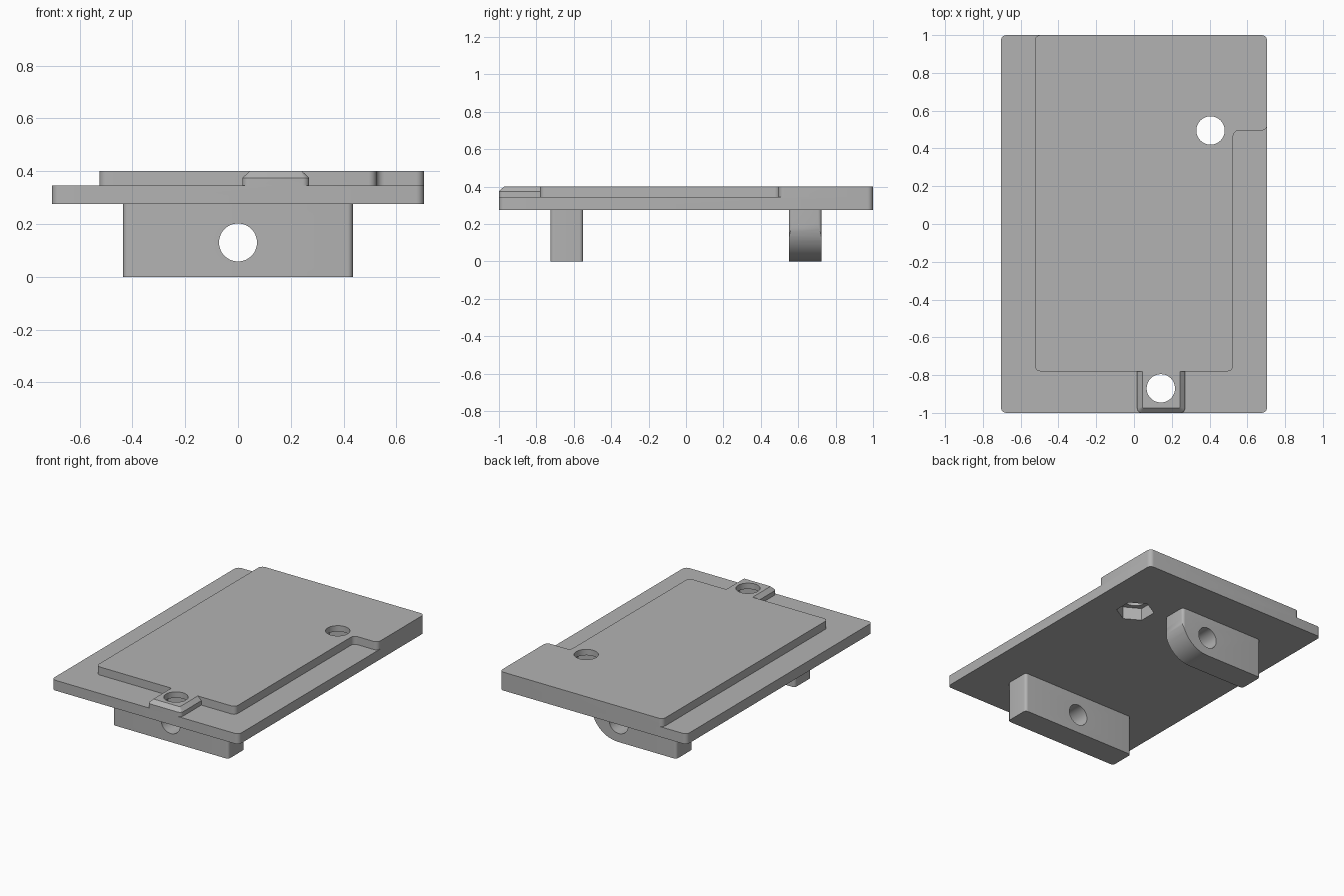
import bpy
import bmesh
from math import cos, sin, pi, tau
from mathutils import Vector

cube = bpy.data.objects.get("Cube")
if cube:
    bpy.data.objects.remove(cube, do_unlink=True)

GREY = (0.45, 0.45, 0.45, 1)
grey = bpy.data.materials.new("plain grey")
grey.use_nodes = True
grey.diffuse_color = GREY
grey.node_tree.nodes["Principled BSDF"].inputs["Base Color"].default_value = GREY

BOTTOM, STEP, TOP = 0.275, 0.345, 0.40
NUT_TOP = 0.36


def rounded(corners, steps=6):
    """Outline with an arc at every right-angle corner (x, y, radius)."""
    pts, n = [], len(corners)
    for i, (x, y, r) in enumerate(corners):
        p = Vector((x, y))
        if r == 0:
            pts.append(p)
            continue
        u = (Vector(corners[i - 1][:2]) - p).normalized()
        v = (Vector(corners[(i + 1) % n][:2]) - p).normalized()
        for k in range(steps + 1):
            t = k / steps * pi / 2
            pts.append(p + r * (u + v - cos(t) * v - sin(t) * u))
    return pts


def rectangle(x0, x1, y0, y1, front_r, back_r):
    return rounded([(x0, y0, front_r), (x1, y0, front_r),
                    (x1, y1, back_r), (x0, y1, back_r)])


def circle(x, y, r, sides=48, turn=0):
    return [Vector((x + r * cos(turn + tau * k / sides),
                    y + r * sin(turn + tau * k / sides))) for k in range(sides)]


def loft(name, layers, along_y=False):
    """Closed solid through (outline, height) layers."""
    bm = bmesh.new()
    rings = []
    for outline, h in layers:
        rings.append([bm.verts.new((p.x, h, p.y) if along_y else (p.x, p.y, h))
                      for p in outline])
    for a, b in zip(rings, rings[1:]):
        for i in range(len(a)):
            bm.faces.new((a[i - 1], a[i], b[i], b[i - 1]))
    bm.faces.new(rings[0])
    bm.faces.new(rings[-1])
    bmesh.ops.recalc_face_normals(bm, faces=bm.faces)
    mesh = bpy.data.meshes.new(name)
    bm.to_mesh(mesh)
    bm.free()
    mesh.materials.append(grey)
    obj = bpy.data.objects.new(name, mesh)
    bpy.context.collection.objects.link(obj)
    return obj


def combine(obj, other, operation):
    """Apply a boolean and discard the helper."""
    mod = obj.modifiers.new("boolean", "BOOLEAN")
    mod.operation, mod.object, mod.solver = operation, other, "EXACT"
    bpy.context.view_layer.update()
    graph = bpy.context.evaluated_depsgraph_get()
    mesh = bpy.data.meshes.new_from_object(obj.evaluated_get(graph))
    obj.modifiers.clear()
    obj.data = mesh
    bpy.data.objects.remove(other, do_unlink=True)


# Base plate with the raised panel
R = 0.03
plate = loft("plate", [(rectangle(-0.705, 0.705, -1, 1, R, R), h) for h in (BOTTOM, STEP)])
panel_outline = rounded([(-0.525, -0.78, R), (0.525, -0.78, R), (0.525, 0.495, R),
                         (0.705, 0.495, R), (0.705, 1, R), (-0.525, 1, R)])
combine(plate, loft("panel", [(panel_outline, STEP), (panel_outline, TOP)]), "UNION")

# Chamfered screw tab at the front
tab_outer = rectangle(0.017, 0.27, -1, -0.75, 0.025, 0)
tab_inner = rectangle(0.044, 0.243, -0.973, -0.75, 0.004, 0)
tab = loft("tab", [(tab_outer, STEP), (tab_outer, 0.375), (tab_inner, TOP)])
combine(plate, tab, "UNION")

# Screw holes with hexagonal nut pockets underneath
for x, y in ((0.405, 0.495), (0.142, -0.87)):
    hole = circle(x, y, 0.075)
    combine(plate, loft("hole", [(hole, 0.2), (hole, 0.5)]), "DIFFERENCE")
    pocket = circle(x, y, 0.12, 6, pi / 2)
    combine(plate, loft("pocket", [(pocket, 0.2), (pocket, NUT_TOP)]), "DIFFERENCE")

# Two lugs below, each with a cross hole
front_lug = loft("front_lug", [(rectangle(-0.435, 0.435, -0.725, -0.55, 0.02, 0.02), h)
                               for h in (0, BOTTOM)])
back_lug = loft("back_lug", [(rectangle(-0.435, 0.205, 0.55, 0.725, 0.02, 0.02), h)
                             for h in (0, BOTTOM)])

# Large round on one lower end of the back lug
profile = rounded([(-0.6, -0.1, 0), (0, -0.1, 0), (0, 0, 0), (0.205, 0, 0.2),
                   (0.205, 0.4, 0), (-0.6, 0.4, 0)], 14)
combine(back_lug, loft("round", [(profile, 0.4), (profile, 0.9)], True), "INTERSECT")

for lug in (front_lug, back_lug):
    bore = circle(0, 0.13, 0.072)
    combine(lug, loft("bore", [(bore, -0.9), (bore, 0.9)], True), "DIFFERENCE")

# Smooth the rounds, keep the edges crisp
for obj in (plate, front_lug, back_lug):
    bpy.ops.object.select_all(action="DESELECT")
    obj.select_set(True)
    bpy.context.view_layer.objects.active = obj
    bpy.ops.object.shade_smooth_by_angle()
